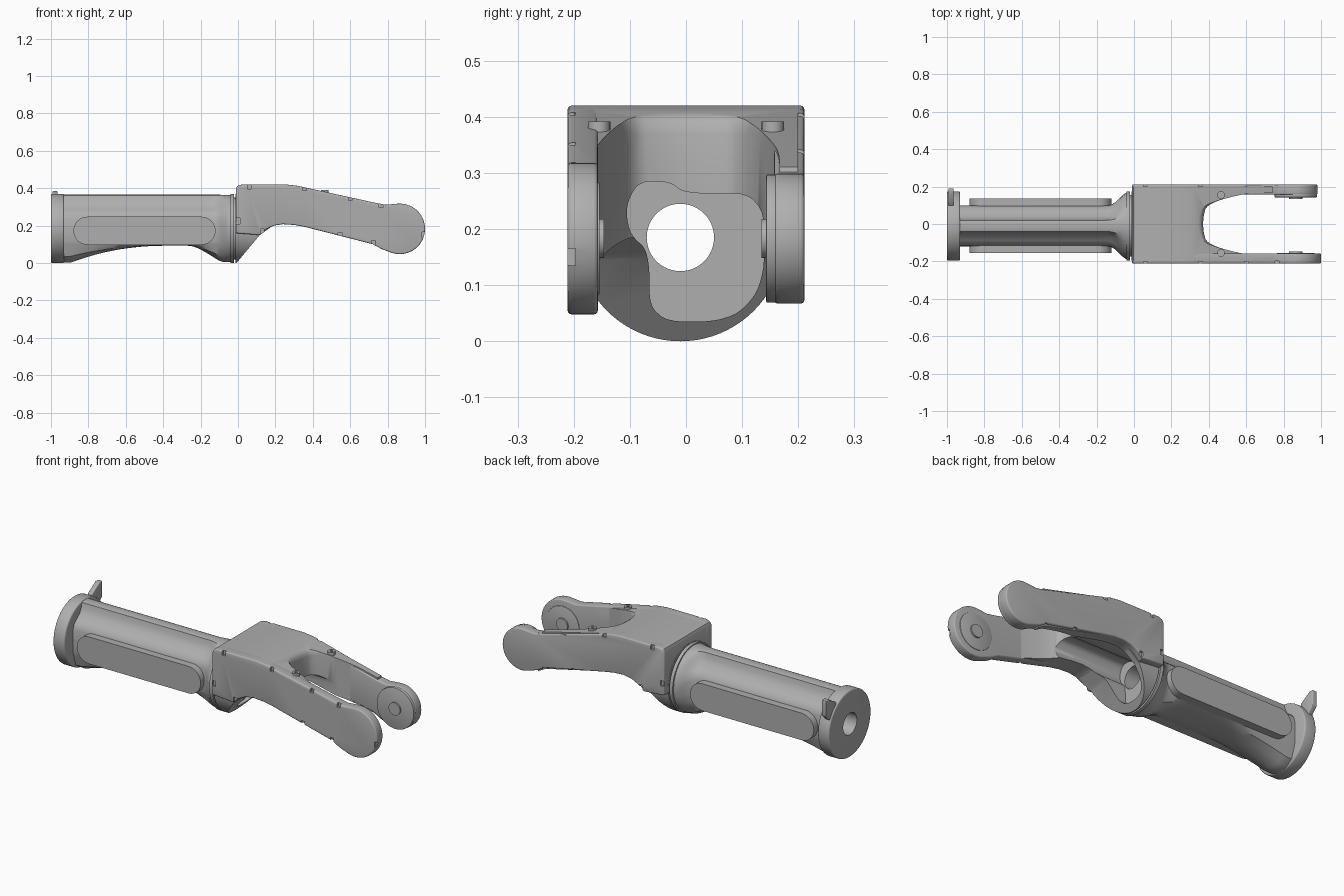
import bpy
import bmesh
from math import sin, cos, pi, radians

old = bpy.data.objects.get("Cube")
if old:
    bpy.data.objects.remove(old, do_unlink=True)

grey = bpy.data.materials.new("satin_grey")
grey.use_nodes = True
GREY = (0.43, 0.43, 0.43, 1)
grey.diffuse_color = GREY
grey.node_tree.nodes["Principled BSDF"].inputs["Base Color"].default_value = GREY

CY, CZ, R = -0.01, 0.185, 0.185      # axis and radius of the round joint
HUB = (0.865, 0.183)                 # pivot at the fork tips


def make(name, bm):
    bmesh.ops.recalc_face_normals(bm, faces=bm.faces)
    me = bpy.data.meshes.new(name)
    bm.to_mesh(me)
    bm.free()
    me.materials.append(grey)
    ob = bpy.data.objects.new(name, me)
    bpy.context.collection.objects.link(ob)
    return ob


def loft(name, rings):
    bm = bmesh.new()
    loops = [[bm.verts.new(p) for p in ring] for ring in rings]
    n = len(loops[0])
    for a, b in zip(loops, loops[1:]):
        for i in range(n):
            j = (i + 1) % n
            bm.faces.new((a[i], a[j], b[j], b[i]))
    bm.faces.new(loops[0])
    bm.faces.new(loops[-1])
    return make(name, bm)


def prism(name, pts, axis, a, b):
    place = {"x": lambda u, v, d: (d, u, v),
             "y": lambda u, v, d: (u, d, v),
             "z": lambda u, v, d: (u, v, d)}[axis]
    return loft(name, [[place(u, v, d) for u, v in pts] for d in (a, b)])


def arc(cx, cy, r, start, end, n):
    angles = [radians(start + (end - start) * i / n) for i in range(n + 1)]
    return [(cx + r * cos(t), cy + r * sin(t)) for t in angles]


def disc(name, axis, u, v, r, a, b, n=64):
    return prism(name, arc(u, v, r, 0, 360, n)[:-1], axis, a, b)


def rounded(pts, passes=3):
    # corner cutting of a closed outline
    for _ in range(passes):
        out = []
        for p, q in zip(pts, pts[1:] + pts[:1]):
            for k in (0.22, 0.78):
                out.append((p[0] + (q[0] - p[0]) * k, p[1] + (q[1] - p[1]) * k))
        pts = out
    return pts


def cut(ob, cutter, operation="DIFFERENCE"):
    mod = ob.modifiers.new("cut", "BOOLEAN")
    mod.operation, mod.object, mod.solver = operation, cutter, "EXACT"
    cutter.hide_render = True


def bevel(ob, width, segments=3):
    mod = ob.modifiers.new("edge", "BEVEL")
    mod.width, mod.segments, mod.limit_method = width, segments, "ANGLE"
    mod.angle_limit = radians(40)


def smoothstep(a, b, x):
    t = min(1, max(0, (x - a) / (b - a)))
    return t * t * (3 - 2 * t)


# Helpers for cutting: bore, fork slot with a flared rim, inner pocket
bore = disc("bore_cutter", "x", CY, CZ, 0.06, -1.1, 1.1)
upper = [(0.37, 0.035), (0.385, 0.095), (0.46, 0.13), (0.6, 0.163), (0.72, 0.168), (1.1, 0.16)]
outline = rounded(upper + [(x, -y) for x, y in reversed(upper)])
slot = loft("slot_cutter", [[(0.75 + (x - 0.75) * s, y * s, z) for x, y in outline] for z, s in
                            ((-0.1, 1), (0.37, 1), (0.388, 1.012), (0.4, 1.035), (0.41, 1.08), (0.5, 1.08))])
pocket = prism("pocket_cutter", rounded([
    (-0.065, 0.035), (0.08, 0.035), (0.14, 0.1), (0.14, 0.265), (0.0, 0.262), (-0.03, 0.285),
    (-0.085, 0.285), (-0.108, 0.24), (-0.1, 0.19), (-0.065, 0.16)]), "x", 0.0, 0.9)
helpers = [bore, slot, pocket]

# End flange with locating tab
flange = disc("end_flange", "x", CY, CZ, R, -1.0, -0.93, 80)
bevel(flange, 0.008)
cut(flange, bore)
collar = disc("flange_step", "x", CY, CZ, 0.11, -0.94, -0.895)
cut(collar, bore)
tab = prism("locating_tab", [(0.09, 0.28), (0.15, 0.26), (0.19, 0.30), (0.19, 0.385), (0.165, 0.385), (0.1, 0.345)],
            "x", -0.992, -0.965)
bevel(tab, 0.004)


# Arched link body with a top ridge, flaring into the round joint
def body_ring(x):
    arch = 0.093 * (1 - abs((x + 0.37) / 0.53) ** 2.2) if x < -0.37 else \
        0.093 * (1 - smoothstep(-0.27, -0.04, x))
    low = max(0.002, arch)
    flare = smoothstep(-0.15, -0.035, x) ** 1.5
    half = [(0.018, 0.366), (0.03, 0.362), (0.036, 0.338), (0.05, 0.308), (0.078, 0.286), (0.098, 0.268),
            (0.108, 0.24), (0.11, 0.17), (0.11, 0.12), (0.105, 0.10), (0.085, low + (0.1 - low) * 0.35),
            (0.05, low + (0.1 - low) * 0.1), (0.02, low)]
    ring = []
    last = len(half) - 1
    for i, (u, v) in enumerate(half):
        t = radians(5 + 170 * i / last)
        ring.append((u + (0.178 * sin(t) - u) * flare, v + (CZ + 0.18 * cos(t) - v) * flare))
    full = ring + [(-u, v) for u, v in reversed(ring)]
    return [(x, CY + u, v) for u, v in full]


body = loft("link_body", [body_ring(-0.935 + 0.91 * i / 48) for i in range(49)])
cut(body, bore)
rim = disc("joint_rim", "x", CY, CZ, R, -0.04, -0.021, 80)
cut(rim, bore)
core = disc("joint_core", "x", CY, CZ, 0.165, -0.03, 0.0)
cut(core, bore)

# Flat stadium grips on both sides of the body
grip = prism("side_grips", arc(-0.805, 0.173, 0.075, 90, 270, 20) + arc(-0.195, 0.173, 0.075, -90, 90, 20),
             "y", -0.156, 0.136)
cut(grip, bore)


# Fork outline shared by the arms and the web
def arm_outline(r):
    top, bottom = HUB[1] + r, HUB[1] - 0.94 * r
    return ([(-0.012, 0.16), (-0.012, 0.395), (-0.004, 0.412), (0.02, 0.42), (0.26, 0.42), (0.32, 0.413),
             (0.74, top + 0.003), (0.79, top - 0.006)] + arc(*HUB, r, 95, -110, 32)
            + [(0.77, bottom + 0.018), (0.72, bottom + 0.045), (0.36, 0.193), (0.3, 0.204), (0.24, 0.208),
               (0.19, 0.2), (0.15, 0.18), (0.115, 0.15)])


web = prism("fork_web", [p for p in arm_outline(0.125) if p[0] < 0.78], "y", -0.2, 0.2)
cut(web, slot)
cut(web, pocket)
cut(web, bore)

# Slanted neck from the joint up into the fork
neck = disc("fork_neck", "x", CY, CZ, R, -0.013, 0.3, 80)
wedge = prism("neck_limit", [(-0.1, -0.02), (-0.01, -0.002), (0.115, 0.148), (0.2, 0.21), (0.29, 0.21),
                             (0.29, 0.4), (-0.1, 0.4)], "y", -0.5, 0.5)
helpers.append(wedge)
cut(neck, wedge, "INTERSECT")
cut(neck, pocket)
cut(neck, bore)

# Fork arms with edge notches, pivot hubs and bolts
notches = [(0.06, 0.412), (0.355, 0.402), (0.6, 0.35), (0.765, 0.312), (0.0, 0.225), (0.13, 0.168),
           (0.545, 0.148), (0.725, 0.105), (0.995, 0.15)]
for side, label, r, inner, hub_r in ((-1, "front", 0.135, 0.154, 0.1), (1, "back", 0.116, 0.143, 0.114)):
    arm = prism(label + "_arm", arm_outline(r), "y", side * 0.157, side * 0.211)
    bevel(arm, 0.007)
    bm = bmesh.new()
    for x, z in notches:
        size = bmesh.ops.create_cube(bm, size=1)["verts"]
        bmesh.ops.scale(bm, vec=(0.02, 0.03, 0.03), verts=size)
        bmesh.ops.translate(bm, vec=(x, side * 0.212, z), verts=size)
    notch = make(label + "_notch_cutter", bm)
    helpers.append(notch)
    cut(arm, notch)
    hub = disc(label + "_pivot_hub", "y", *HUB, hub_r, side * inner, side * 0.17)
    bevel(hub, 0.002, 2)
    disc(label + "_pivot_cap", "y", *HUB, 0.035, side * (inner - 0.008), side * 0.16, 40)
    bolt = disc(label + "_bolt", "z", 0.465, side * 0.155, 0.02, 0.33, 0.392, 24)
    socket = disc(label + "_bolt_socket", "z", 0.465, side * 0.155, 0.009, 0.385, 0.42, 6)
    helpers.append(socket)
    cut(bolt, socket)

# Bake the modifiers, smooth the rounded faces, drop the helpers
graph = bpy.context.evaluated_depsgraph_get()
graph.update()
parts = [o for o in bpy.context.collection.objects if o.type == "MESH" and o not in helpers]
baked = [(o, bpy.data.meshes.new_from_object(o.evaluated_get(graph))) for o in parts]
for ob, me in baked:
    ob.modifiers.clear()
    ob.data = me
    me.shade_smooth()
    me.set_sharp_from_angle(angle=radians(32))
for ob in helpers:
    bpy.data.objects.remove(ob, do_unlink=True)
